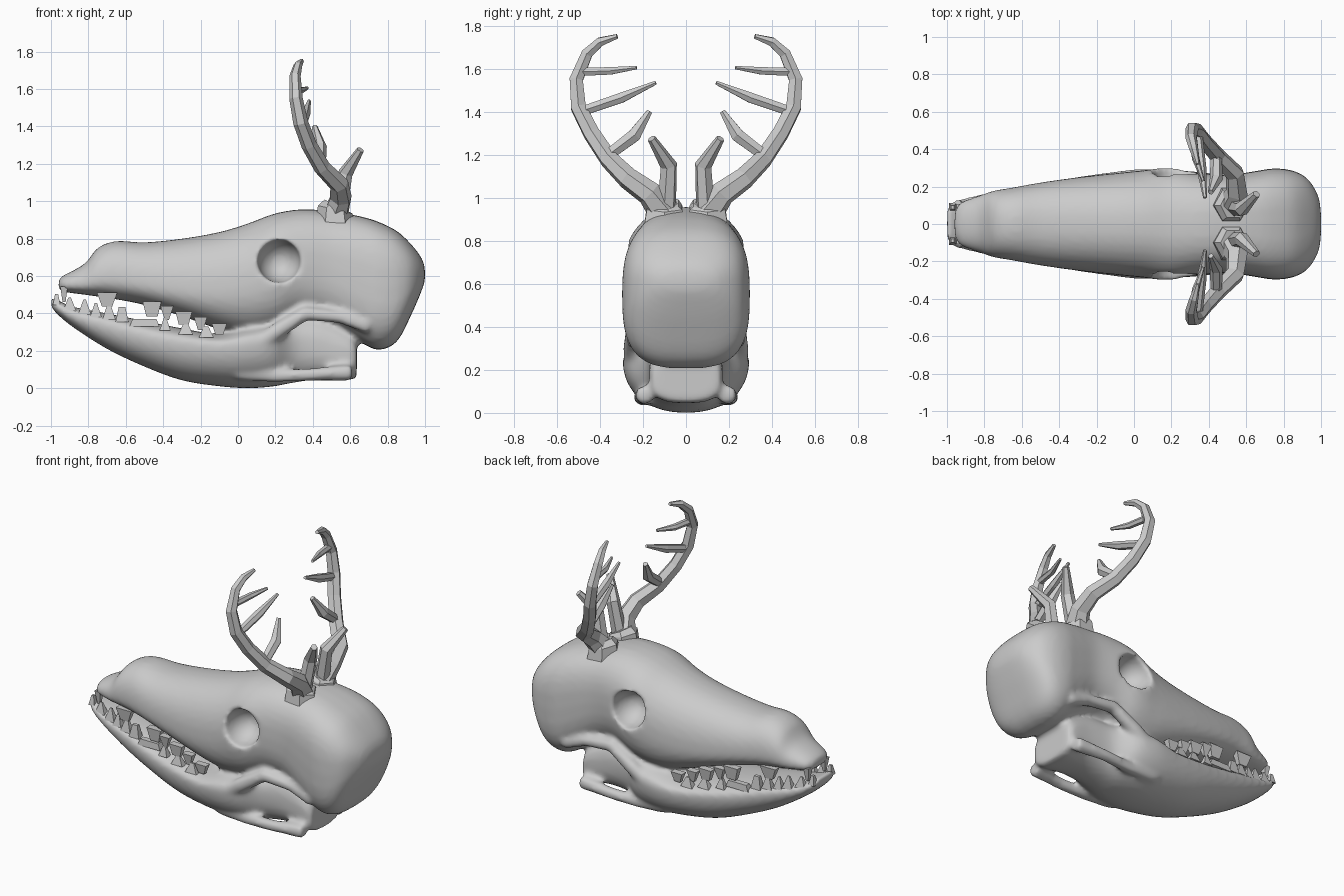
import bpy, bmesh, math
from mathutils import Vector

if "Cube" in bpy.data.objects:
    bpy.data.objects.remove(bpy.data.objects["Cube"])


def activate(ob, others=()):
    bpy.ops.object.select_all(action='DESELECT')
    for o in (*others, ob):
        o.select_set(True)
    bpy.context.view_layer.objects.active = ob


def add_mesh(name, bm):
    bmesh.ops.recalc_face_normals(bm, faces=bm.faces)
    me = bpy.data.meshes.new(name)
    bm.to_mesh(me)
    bm.free()
    ob = bpy.data.objects.new(name, me)
    bpy.context.collection.objects.link(ob)
    return ob


def catmull(rows, steps=4):
    out = []
    for i in range(len(rows) - 1):
        a, b, c, d = rows[max(i - 1, 0)], rows[i], rows[i + 1], rows[min(i + 2, len(rows) - 1)]
        for k in range(steps):
            t = k / steps
            out.append([0.5 * (2 * q + (r - p) * t + (2 * p - 5 * q + 4 * r - s) * t * t
                               + (3 * q - p - 3 * r + s) * t ** 3) for p, q, r, s in zip(a, b, c, d)])
    return out + [list(rows[-1])]


def loft(name, rows, n=36):
    # rows: x, bottom z, top z, half width, height share of widest point, squareness
    bm = bmesh.new()
    rings = []
    for x, zb, zt, w, f, e in catmull(rows):
        mid = zb + (zt - zb) * f
        ring = []
        for i in range(n):
            a = 2 * math.pi * i / n
            c, s = math.cos(a), math.sin(a)
            y = w * math.copysign(abs(c) ** (2 / e), c)
            z = mid + (zt - mid if s > 0 else mid - zb) * math.copysign(abs(s) ** (2 / e), s)
            ring.append(bm.verts.new((x, y, z)))
        rings.append(ring)
    for r, q in zip(rings, rings[1:]):
        for i in range(n):
            bm.faces.new((r[i], r[(i + 1) % n], q[(i + 1) % n], q[i]))
    bm.faces.new(rings[0])
    bm.faces.new(rings[-1])
    return add_mesh(name, bm)


def tube(name, pts, side, res=1):
    # pts: x, y, z, radius
    cu = bpy.data.curves.new(name, 'CURVE')
    cu.dimensions = '3D'
    cu.bevel_depth = 1
    cu.bevel_resolution = res
    cu.use_fill_caps = True
    sp = cu.splines.new('POLY')
    sp.points.add(len(pts) - 1)
    for p, (x, y, z, r) in zip(sp.points, pts):
        p.co = (x, y * side, z, 1)
        p.radius = r
    ob = bpy.data.objects.new(name, cu)
    bpy.context.collection.objects.link(ob)
    activate(ob)
    bpy.ops.object.convert(target='MESH')
    return bpy.context.view_layer.objects.active


# Skull and jaw bodies
UPPER = [(-.96, .53, .58, .06, .4, 2.2), (-.93, .515, .605, .115, .4, 2.2),
         (-.82, .50, .665, .155, .35, 2.3), (-.75, .49, .75, .178, .35, 2.3),
         (-.65, .475, .787, .195, .35, 2.3), (-.5, .445, .78, .222, .35, 2.3),
         (-.3, .385, .80, .25, .35, 2.3), (-.1, .315, .835, .272, .4, 2.3),
         (.05, .28, .88, .287, .45, 2.3), (.2, .30, .935, .302, .5, 2.4),
         (.35, .36, .957, .275, .5, 2.5), (.5, .34, .945, .262, .5, 2.7),
         (.65, .25, .92, .283, .5, 2.9), (.75, .205, .89, .297, .5, 3),
         (.85, .25, .84, .285, .5, 3), (.93, .40, .765, .24, .5, 2.8),
         (.985, .53, .69, .15, .5, 2.5), (1.0, .58, .63, .06, .5, 2.2)]
LOWER = [(-1.0, .44, .49, .075, .6, 3), (-.97, .40, .475, .12, .6, 2.6),
         (-.88, .325, .435, .145, .65, 2.4), (-.7, .21, .40, .182, .7, 2.3),
         (-.5, .115, .36, .218, .7, 2.2), (-.3, .042, .32, .252, .75, 2.2),
         (-.1, .01, .29, .28, .8, 2.2), (.05, .0, .33, .295, .75, 2.2),
         (.18, .008, .36, .275, .7, 2.2), (.3, .03, .38, .19, .6, 2.4),
         (.45, .05, .38, .17, .5, 2.6), (.6, .045, .30, .17, .5, 3),
         (.635, .06, .25, .15, .5, 3)]
parts = [loft("lower_jaw", LOWER)]
for s in (-1, 1):
    # Jaw rim and cheek arch around the side hollow
    parts.append(tube("jaw_rim", [(.0, .19, .08, .04), (.2, .20, .065, .035),
                                  (.4, .21, .075, .035), (.61, .19, .085, .045)], s, 4))
    parts.append(tube("cheek_arch", [(.08, .25, .22, .04), (.2, .25, .30, .045), (.36, .24, .40, .04),
                                     (.55, .235, .38, .035), (.7, .24, .33, .04)], s, 4))
skull = loft("skull", UPPER)
activate(skull, parts)
bpy.ops.object.join()

# Eye socket cutters
cutters = []
for s in (-1, 1):
    bm = bmesh.new()
    bmesh.ops.create_uvsphere(bm, u_segments=32, v_segments=20, radius=1)
    for v in bm.verts:
        v.co = Vector((.22 + v.co.x * .115, s * .28 + v.co.y * .15, .68 + v.co.z * .115))
    c = add_mesh("socket_cutter", bm)
    c.hide_render = True
    cutters.append(c)


def remesh():
    m = skull.modifiers.new("remesh", 'REMESH')
    m.mode = 'VOXEL'
    m.voxel_size = .014


remesh()
for c in cutters:
    m = skull.modifiers.new("socket", 'BOOLEAN')
    m.operation = 'DIFFERENCE'
    m.object = c
remesh()
m = skull.modifiers.new("soften", 'SMOOTH')
m.iterations = 7
activate(skull)
for m in list(skull.modifiers):
    bpy.ops.object.modifier_apply(modifier=m.name)
for c in cutters:
    bpy.data.objects.remove(c)
activate(skull)
bpy.ops.object.shade_smooth_by_angle(angle=math.radians(50))


# Teeth set along both rims
def rim(rows, x, col):
    for a, b in zip(rows, rows[1:]):
        if a[0] <= x <= b[0]:
            t = (x - a[0]) / (b[0] - a[0])
            return a[col] + (b[col] - a[col]) * t


def teeth(name, rows, col, items, d):
    bm = bmesh.new()
    for x, half, h, tip in items:
        for s in (-1, 1):
            y, z = s * (rim(rows, x, 3) * .87 - .015), rim(rows, x, col) - d * .03
            base, top = ([bm.verts.new((x + i * half * k, y + j * .022 * k, z + d * hh))
                          for i, j in ((-1, -1), (1, -1), (1, 1), (-1, 1))]
                         for k, hh in ((1, 0), (tip, h + .03)))
            bm.faces.new(base)
            bm.faces.new(top)
            for i in range(4):
                bm.faces.new((base[i], base[(i + 1) % 4], top[(i + 1) % 4], top[i]))
    return add_mesh(name, bm)


teeth("upper_teeth", UPPER, 1, [(-.93, .02, .055, .4), (-.7, .055, .045, .5), (-.46, .05, .05, .6),
                                (-.38, .035, .045, .3), (-.29, .045, .04, .6), (-.2, .035, .04, .4),
                                (-.1, .04, .03, .5)], -1)
teeth("lower_teeth", LOWER, 2, [(-.97, .02, .03, .4), (-.9, .035, .04, .2), (-.82, .035, .05, .2),
                                (-.76, .03, .045, .2), (-.69, .035, .045, .3), (-.62, .035, .05, .5),
                                (-.5, .08, .01, .8), (-.39, .03, .04, .2), (-.28, .04, .035, .2),
                                (-.17, .04, .03, .3)], 1)

# Antlers: collar, main beam and four tines per side
BRANCHES = {
    "collar": [(.52, .10, .86, .11), (.52, .10, .955, .095), (.53, .10, .975, .075)],
    "beam": [(.52, .10, .93, .075), (.55, .17, 1.02, .06), (.54, .27, 1.09, .052), (.45, .36, 1.18, .045),
             (.38, .44, 1.30, .042), (.335, .50, 1.42, .04), (.31, .51, 1.55, .036),
             (.305, .46, 1.67, .03), (.32, .40, 1.725, .024), (.34, .32, 1.75, .012)],
    "brow_tine": [(.54, .09, .96, .045), (.575, .08, 1.15, .04), (.655, .16, 1.275, .02)],
    "low_tine": [(.44, .36, 1.20, .03), (.44, .24, 1.29, .035), (.41, .17, 1.40, .015)],
    "mid_tine": [(.34, .49, 1.40, .025), (.36, .30, 1.465, .027), (.38, .14, 1.535, .01)],
    "top_tine": [(.31, .50, 1.585, .022), (.33, .35, 1.59, .02), (.37, .23, 1.605, .009)],
}
for s, label in ((-1, "near"), (1, "far")):
    obs = [tube(k, p, s) for k, p in BRANCHES.items()]
    activate(obs[0], obs[1:])
    bpy.ops.object.join()
    obs[0].name = label + "_antler"
    bpy.ops.object.shade_flat()
